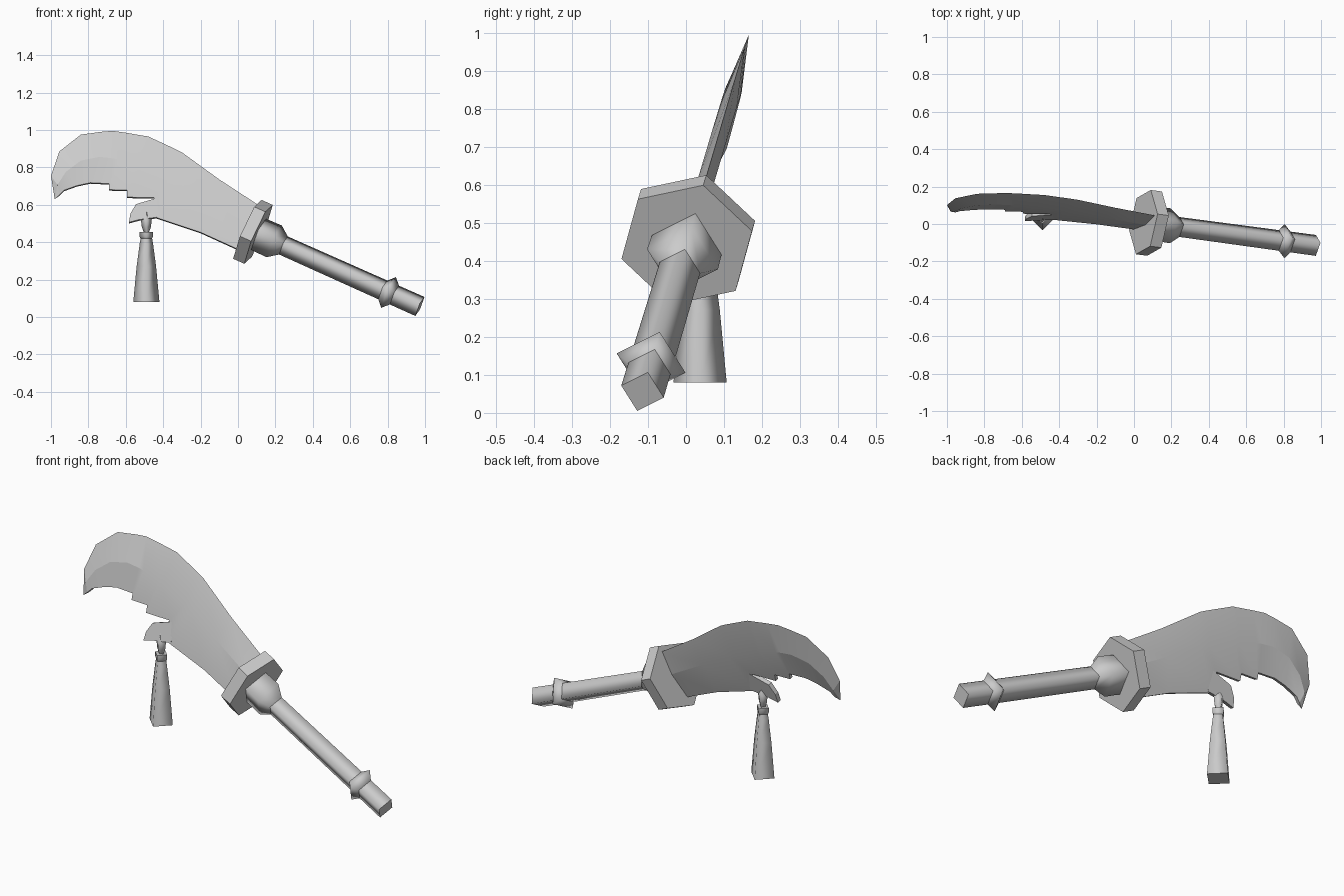
import bpy, bmesh, math
from mathutils import Vector, Matrix

cube = bpy.data.objects.get("Cube")
if cube:
    bpy.data.objects.remove(cube, do_unlink=True)

steel = bpy.data.materials.new("plain grey")
steel.use_nodes = True
grey = (0.6, 0.6, 0.6, 1)
steel.diffuse_color = grey
steel.node_tree.nodes["Principled BSDF"].inputs["Base Color"].default_value = grey

# Weapon frame: "along" runs down the handle, "across" is normal to the blade plane
along = Vector((1, -0.135, -0.447)).normalized()
across = Vector((0.01, 1, -0.28)).normalized()
up = along.cross(across).normalized()
guard_centre = Vector((0.08, 0.006, 0.455))
weapon = Matrix((up, across, along)).transposed().to_4x4()
weapon.translation = guard_centre


def finish(name, bm):
    """Turn a bmesh into a named grey object."""
    bmesh.ops.recalc_face_normals(bm, faces=bm.faces)
    mesh = bpy.data.meshes.new(name)
    bm.to_mesh(mesh)
    bm.free()
    mesh.materials.append(steel)
    obj = bpy.data.objects.new(name, mesh)
    bpy.context.collection.objects.link(obj)
    return obj


def lathe(name, profile, matrix, sides=4, smooth=True):
    """Stack regular polygons (height, radius) along the local z axis."""
    bm = bmesh.new()
    rings = []
    for height, radius in profile:
        ring = []
        for i in range(sides):
            a = math.tau * i / sides
            point = Vector((radius * math.cos(a), radius * math.sin(a), height))
            ring.append(bm.verts.new(matrix @ point))
        rings.append(ring)
    for low, high in zip(rings, rings[1:]):
        for i in range(sides):
            j = (i + 1) % sides
            face = bm.faces.new((low[i], low[j], high[j], high[i]))
            face.smooth = smooth
    bm.faces.new(rings[0])
    bm.faces.new(rings[-1])
    return finish(name, bm)


def on_blade(x, z, offset=0):
    """Point on the blade plane, pushed sideways by offset."""
    return Vector((x, -0.12 - 0.01 * x + 0.28 * z, z)) + across * offset


# Hilt parts
lathe("guard", [(-0.033, 0.18), (0.033, 0.18)], weapon, sides=6, smooth=False)
lathe("collar", [(0.03, 0.095), (0.125, 0.097), (0.18, 0.055)], weapon)
lathe("handle", [(0.15, 0.055), (0.985, 0.058)], weapon)
lathe("handle_ring", [(0.765, 0.056), (0.8, 0.094), (0.835, 0.057)], weapon)

# Blade stations: spine, ridge and lower edge as (x, z)
stations = [
    ((0.13, 0.585), (0.075, 0.48), (0.02, 0.35)),
    ((-0.1, 0.735), (-0.15, 0.61), (-0.2, 0.45)),
    ((-0.3, 0.88), (-0.33, 0.715), (-0.44, 0.53)),
    ((-0.34, 0.9), (-0.37, 0.735), (-0.45, 0.635)),
    ((-0.48, 0.965), (-0.52, 0.8), (-0.594, 0.638)),
    ((-0.5, 0.968), (-0.54, 0.808), (-0.594, 0.675)),
    ((-0.6, 0.985), (-0.64, 0.835), (-0.69, 0.678)),
    ((-0.67, 0.995), (-0.67, 0.842), (-0.69, 0.71)),
    ((-0.73, 0.99), (-0.74, 0.85), (-0.79, 0.715)),
    ((-0.84, 0.975), (-0.84, 0.83), (-0.86, 0.7)),
    ((-0.955, 0.885), (-0.92, 0.77), (-0.93, 0.675)),
    ((-1, 0.755), (-0.965, 0.7), (-0.955, 0.65)),
]
bm = bmesh.new()
loops = []
for spine, ridge, lower in stations:
    points = [on_blade(*spine)]
    points += [on_blade(*ridge, 0.022), on_blade(*lower, 0.01)]
    points += [on_blade(*lower, -0.01), on_blade(*ridge, -0.022)]
    loops.append([bm.verts.new(p) for p in points])
count = len(loops[0])
for first, second in zip(loops, loops[1:]):
    for i in range(count):
        j = (i + 1) % count
        bm.faces.new((first[i], first[j], second[j], second[i]))
bm.faces.new(loops[0])
tip = bm.verts.new(on_blade(-0.98, 0.63))
for i in range(count):
    bm.faces.new((loops[-1][i], loops[-1][(i + 1) % count], tip))
blade = finish("blade", bm)
bpy.context.view_layer.objects.active = blade
blade.select_set(True)
bpy.ops.object.shade_smooth_by_angle(angle=math.radians(12))
blade.select_set(False)

# Hook under the blade that carries the tassel
hook = [(-0.42, 0.637), (-0.545, 0.6), (-0.575, 0.55),
        (-0.583, 0.503), (-0.53, 0.517), (-0.42, 0.532)]
bm = bmesh.new()
sides = [[bm.verts.new(on_blade(x, z, d)) for x, z in hook] for d in (-0.012, 0.012)]
bm.faces.new(sides[0])
bm.faces.new(sides[1])
for i in range(len(hook)):
    j = (i + 1) % len(hook)
    bm.faces.new((sides[0][i], sides[0][j], sides[1][j], sides[1][i]))
finish("tassel_hook", bm)

# Hanging tassel
hang = Matrix.Translation((-0.49, 0.037, 0))
lathe("tassel_bead", [(0.45, 0.013), (0.48, 0.024), (0.52, 0.029), (0.575, 0.003)], hang)
lathe("tassel_band", [(0.42, 0.031), (0.43, 0.036), (0.455, 0.036)], hang)
lathe("tassel_skirt", [(0.08, 0.07), (0.27, 0.052), (0.39, 0.036), (0.425, 0.03)], hang)
